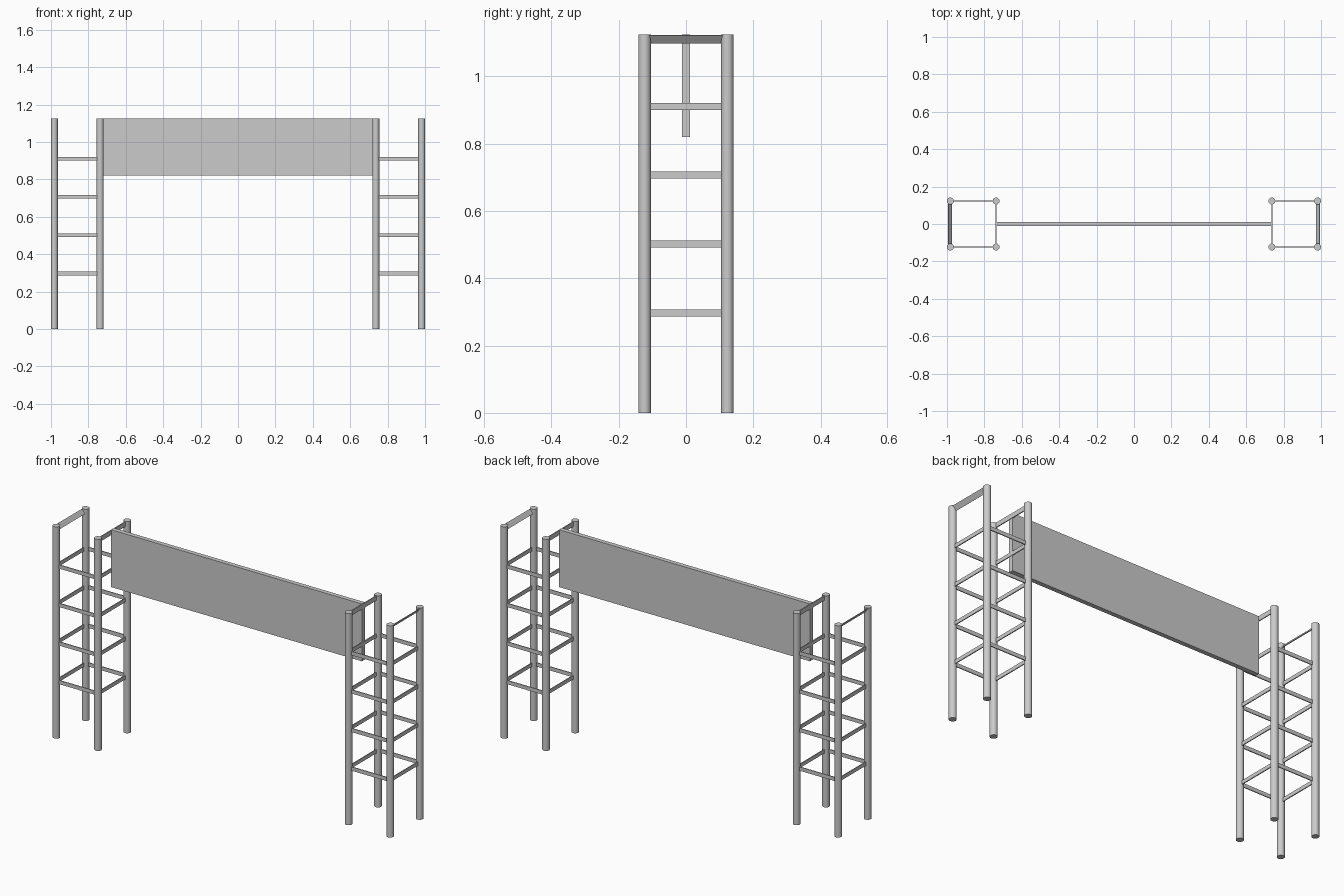
import bpy, math
from mathutils import Vector

if "Cube" in bpy.data.objects:
    bpy.data.objects.remove(bpy.data.objects["Cube"])

OUT, IN, HALF = 0.982, 0.737, 0.123   # post centre lines
R, H = 0.0185, 1.125                  # post radius and height


def box(name, loc, size, tilt=0.0):
    bpy.ops.mesh.primitive_cube_add(size=1, location=loc, rotation=(0, tilt, 0))
    ob = bpy.context.object
    ob.name = name
    ob.scale = size
    bpy.ops.object.transform_apply(location=False, rotation=False, scale=True)
    return ob


def post(name, x, y):
    bpy.ops.mesh.primitive_cylinder_add(vertices=20, radius=R, depth=H,
                                        location=(x, y, H / 2))
    bpy.context.object.name = name
    bpy.ops.object.shade_smooth_by_angle(angle=math.radians(40))


MID, SPAN, THIN, TALL = (OUT + IN) / 2, OUT - IN - R, 0.005, 0.02

for s, side in ((-1, "left"), (1, "right")):
    # four round posts per tower
    for x, place in ((OUT, "outer"), (IN, "inner")):
        for y, face in ((-HALF, "front"), (HALF, "back")):
            post(f"{side}_{place}_{face}_post", s * x, y)
    # flat rungs around all four sides
    for i, z in enumerate((0.297, 0.502, 0.707, 0.911)):
        for y, face in ((-HALF, "front"), (HALF, "back")):
            box(f"{side}_{face}_rung_{i}", (s * MID, y, z), (SPAN, THIN, TALL))
        for x, place in ((OUT, "outer"), (IN, "inner")):
            box(f"{side}_{place}_rung_{i}", (s * x, 0, z),
                (THIN, 2 * HALF - R, TALL))
    # top bars: upright on the inner posts, leaning outward on the outer ones
    box(f"{side}_inner_top_bar", (s * IN, 0, 1.111), (THIN, 2 * HALF - R, 0.025))
    box(f"{side}_outer_top_bar", (s * (OUT + 0.002), 0, 1.111),
        (0.004, 0.22, 0.029), tilt=s * math.radians(38))

# banner panel between the towers
box("banner_panel", (0, 0, 0.9725), (2 * IN, 0.024, 0.305))
